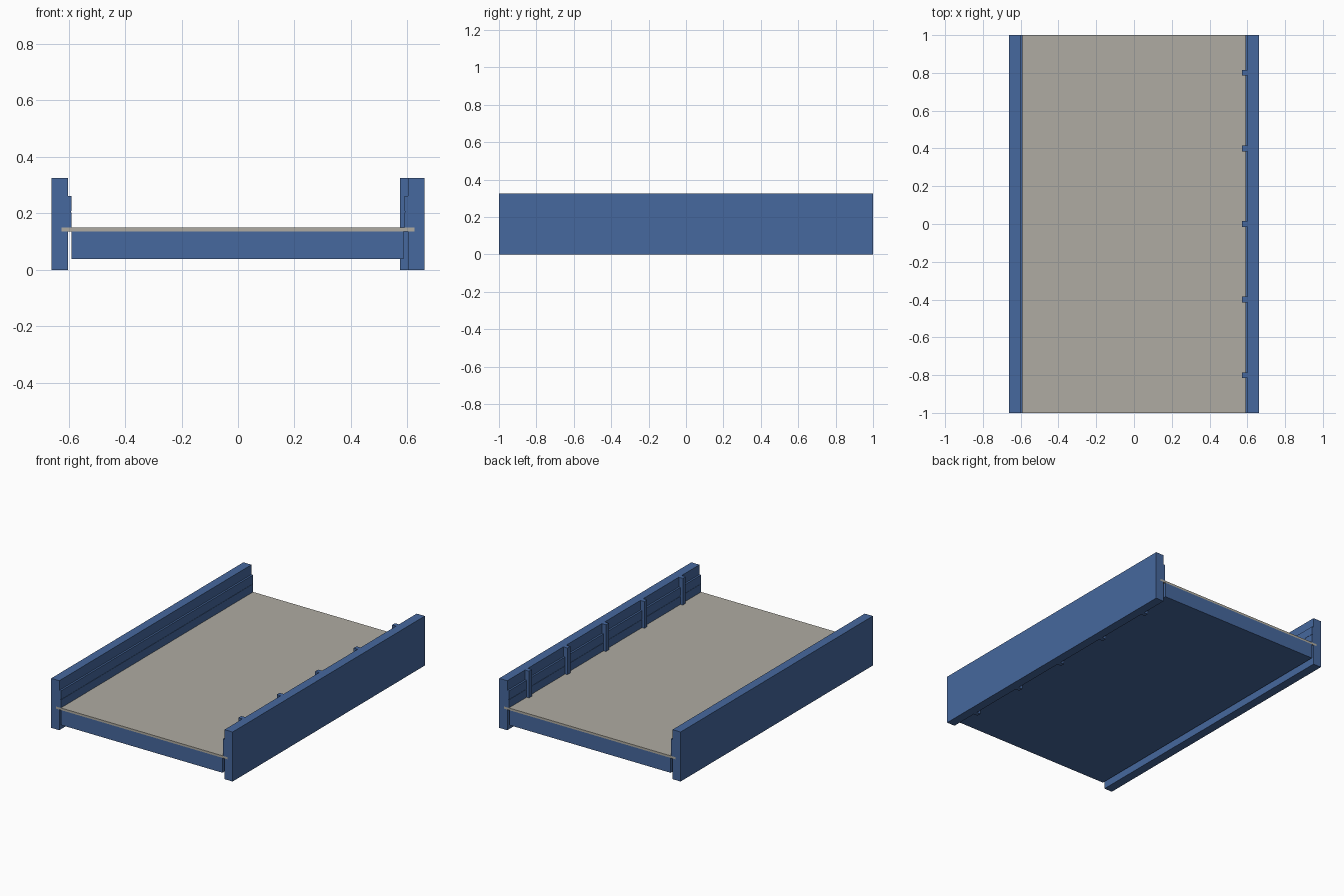
import bpy
import bmesh

cube = bpy.data.objects.get("Cube")
if cube:
    bpy.data.objects.remove(cube, do_unlink=True)


def make_material(name, color):
    mat = bpy.data.materials.new(name)
    mat.use_nodes = True
    mat.diffuse_color = color
    mat.node_tree.nodes["Principled BSDF"].inputs["Base Color"].default_value = color
    return mat


blue = make_material("steel blue", (0.061, 0.138, 0.342, 1))
stone = make_material("warm grey", (0.43, 0.41, 0.36, 1))


def extrude_profile(name, points, mat, y0=-1.0, y1=1.0):
    """Sweep an (x, z) outline along y."""
    bm = bmesh.new()
    face = bm.faces.new([bm.verts.new((x, y0, z)) for x, z in points])
    swept = bmesh.ops.extrude_face_region(bm, geom=[face])["geom"]
    verts = [v for v in swept if isinstance(v, bmesh.types.BMVert)]
    bmesh.ops.translate(bm, verts=verts, vec=(0, y1 - y0, 0))
    bmesh.ops.recalc_face_normals(bm, faces=bm.faces)
    mesh = bpy.data.meshes.new(name)
    bm.to_mesh(mesh)
    bm.free()
    mesh.materials.append(mat)
    obj = bpy.data.objects.new(name, mesh)
    bpy.context.collection.objects.link(obj)
    return obj


def box(name, x0, x1, z0, z1, mat, y0=-1.0, y1=1.0):
    return extrude_profile(name, [(x0, z0), (x1, z0), (x1, z1), (x0, z1)], mat, y0, y1)


DECK_LOW, DECK_TOP = 0.136, 0.15
TOP = 0.326

# Deck slab and the beam that carries it
box("deck_slab", -0.625, 0.625, DECK_LOW, DECK_TOP, stone)
box("deck_beam", -0.589, 0.587, 0.038, DECK_LOW, blue)

for name, s in (("right", -1), ("left", 1)):
    # Side wall, slotted to receive the edge of the deck
    wall = [(0.602, 0), (0.661, 0), (0.661, TOP), (0.602, TOP),
            (0.602, DECK_TOP), (0.625, DECK_TOP),
            (0.625, DECK_LOW), (0.602, DECK_LOW)]
    extrude_profile(name + "_wall", [(s * x, z) for x, z in wall], blue)
    # Inner lining with a shallow groove between its two boards
    lining = [(0.602, DECK_TOP), (0.59, DECK_TOP), (0.59, 0.203), (0.592, 0.203),
              (0.592, 0.208), (0.59, 0.208), (0.59, 0.262), (0.602, 0.262)]
    extrude_profile(name + "_lining", [(s * x, z) for x, z in lining], blue)

# Upright posts along the inside of the left wall
for i in range(5):
    y = -0.8 + 0.4 * i
    box(f"post_{i + 1}", 0.573, 0.602, 0, TOP, blue, y - 0.015, y + 0.015)
